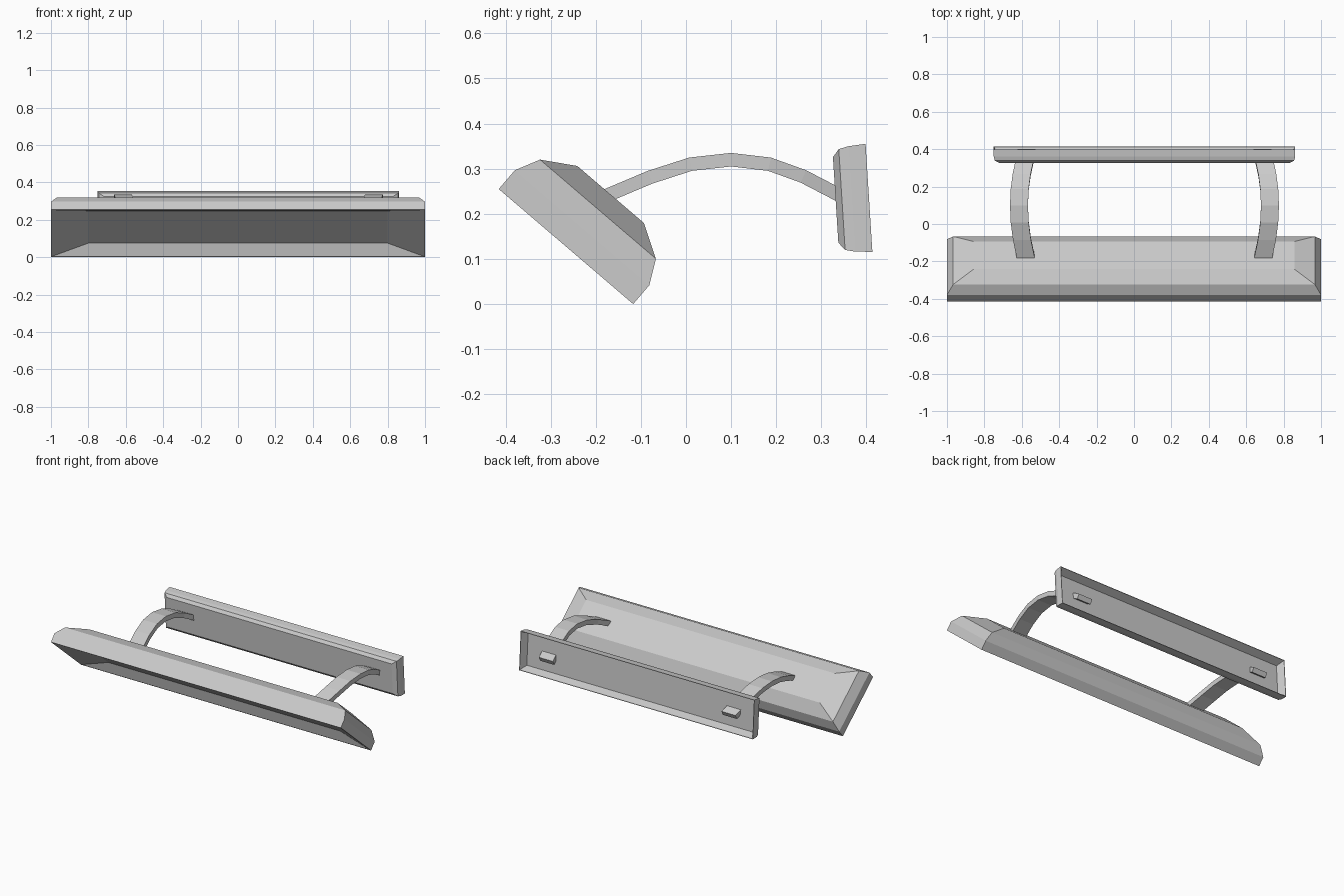
import bpy, bmesh
from mathutils import Vector

if "Cube" in bpy.data.objects:
    bpy.data.objects.remove(bpy.data.objects["Cube"])


def make_object(name, bm):
    bmesh.ops.recalc_face_normals(bm, faces=bm.faces[:])
    mesh = bpy.data.meshes.new(name)
    bm.to_mesh(mesh)
    bm.free()
    obj = bpy.data.objects.new(name, mesh)
    bpy.context.collection.objects.link(obj)
    return obj


def loft(name, rings):
    """Join rings of four points into a closed solid, capped at both ends."""
    bm = bmesh.new()
    loops = [[bm.verts.new(p) for p in ring] for ring in rings]
    for a, b in zip(loops, loops[1:]):
        for i in range(4):
            j = (i + 1) % 4
            bm.faces.new((a[i], a[j], b[j], b[i]))
    bm.faces.new(loops[0])
    bm.faces.new(loops[-1])
    return make_object(name, bm)


def tray(name, centre, across, outward, levels):
    """Stack of rectangles (half length, half width, height) on a tilted base."""
    c, v, n = Vector(centre), Vector(across).normalized(), Vector(outward).normalized()
    rings = []
    for hx, hv, d in levels:
        rings.append([c + Vector((sx * hx, 0, 0)) + v * (sv * hv) + n * d
                      for sx, sv in ((-1, -1), (1, -1), (1, 1), (-1, 1))])
    return loft(name, rings)


# Large tilted front pad: faceted crown, then thin rim and shallow dished underside
tray("front_pad", (0, -0.266, 0.1275), (0, 0.76, -0.65), (0, 0.65, 0.76),
     [(0.857, 0.097, 0.152), (0.967, 0.169, 0.109), (1.0, 0.196, 0.055),
      (1.0, 0.196, 0.0), (0.995, 0.19, 0.0), (0.80, 0.133, 0.045)])

# Back plate: bevelled front, hollow at the rear with a thin rim
MID_X = 0.056
tray("back_plate", (MID_X, 0.4055, 0.2355), (0, -0.063, 0.998), (0, -0.998, -0.063),
     [(0.775, 0.095, 0.074), (0.80, 0.112, 0.060), (0.806, 0.117, 0.038),
      (0.806, 0.120, 0.0), (0.803, 0.117, 0.0), (0.785, 0.098, 0.045)])

# Arched arms: (x offset from middle, y, z) along the centre line
PATH = [(0.632, -0.20, 0.228), (0.636, -0.17, 0.243), (0.655, -0.08, 0.281),
        (0.667, 0.01, 0.310), (0.671, 0.10, 0.320), (0.667, 0.185, 0.310),
        (0.657, 0.26, 0.283), (0.641, 0.335, 0.244), (0.630, 0.395, 0.213)]
HALF_WIDTH, HALF_THICK = 0.048, 0.015

for side, label in ((-1, "left"), (1, "right")):
    rings = []
    for i, (dx, y, z) in enumerate(PATH):
        a, b = PATH[max(i - 1, 0)], PATH[min(i + 1, len(PATH) - 1)]
        up = Vector((0, a[2] - b[2], b[1] - a[1])).normalized() * HALF_THICK
        p = Vector((MID_X + side * dx, y, z))
        w = Vector((HALF_WIDTH, 0, 0))
        rings.append([p - w - up, p + w - up, p + w + up, p - w + up])
    loft(label + "_arm", rings)
